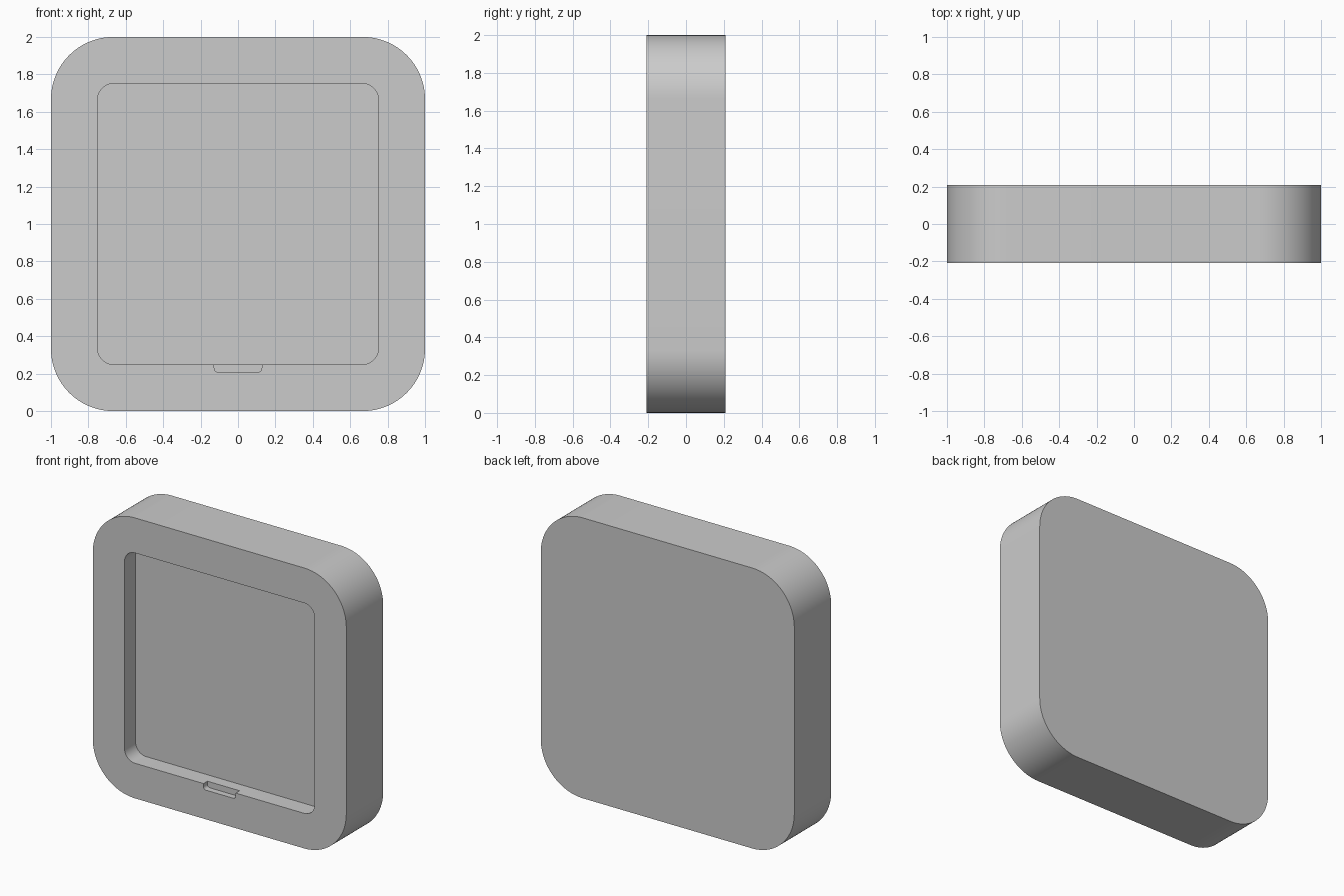
import bpy, bmesh, math

old = bpy.data.objects.get("Cube")
if old:
    bpy.data.objects.remove(old, do_unlink=True)

HALF_DEPTH = 0.208
FRONT = -HALF_DEPTH

grey = bpy.data.materials.new("plain_grey")
grey.use_nodes = True
grey.diffuse_color = (0.6, 0.6, 0.6, 1)
grey.node_tree.nodes["Principled BSDF"].inputs["Base Color"].default_value = grey.diffuse_color


def rounded_slab(name, half_w, z0, z1, radius, y0, y1, steps):
    """Rounded rectangle in the XZ plane, extruded from y0 to y1."""
    bm = bmesh.new()
    cx, top, bottom = half_w - radius, z1 - radius, z0 + radius
    corners = [(cx, top), (-cx, top), (-cx, bottom), (cx, bottom)]
    ring = []
    for quarter, (x, z) in enumerate(corners):
        for i in range(steps + 1):
            a = math.pi / 2 * (quarter + i / steps)
            ring.append(bm.verts.new((x + radius * math.cos(a), y0, z + radius * math.sin(a))))
    face = bm.faces.new(ring)
    out = bmesh.ops.extrude_face_region(bm, geom=[face])
    moved = [v for v in out["geom"] if isinstance(v, bmesh.types.BMVert)]
    bmesh.ops.translate(bm, verts=moved, vec=(0, y1 - y0, 0))
    bmesh.ops.recalc_face_normals(bm, faces=bm.faces)
    mesh = bpy.data.meshes.new(name)
    bm.to_mesh(mesh)
    bm.free()
    mesh.materials.append(grey)
    obj = bpy.data.objects.new(name, mesh)
    bpy.context.collection.objects.link(obj)
    return obj


# Thick rounded frame body
body = rounded_slab("frame_body", 1, 0, 2, 0.333, FRONT, HALF_DEPTH, 24)

# Shallow square recess, and the finger notch in its lower edge
cutters = [
    rounded_slab("recess_cutter", 0.75, 0.25, 1.75, 0.083, FRONT - 0.1, FRONT + 0.125, 12),
    rounded_slab("notch_cutter", 0.127, 0.208, 0.4, 0.021, FRONT - 0.1, FRONT + 0.044, 6),
]

bpy.ops.object.select_all(action="DESELECT")
body.select_set(True)
bpy.context.view_layer.objects.active = body
for cutter in cutters:
    cutter.hide_render = True
    cut = body.modifiers.new(cutter.name, "BOOLEAN")
    cut.operation = "DIFFERENCE"
    cut.solver = "EXACT"
    cut.object = cutter
    bpy.ops.object.modifier_apply(modifier=cut.name)
    bpy.data.objects.remove(cutter, do_unlink=True)

bpy.ops.object.shade_smooth_by_angle(angle=math.radians(30))
